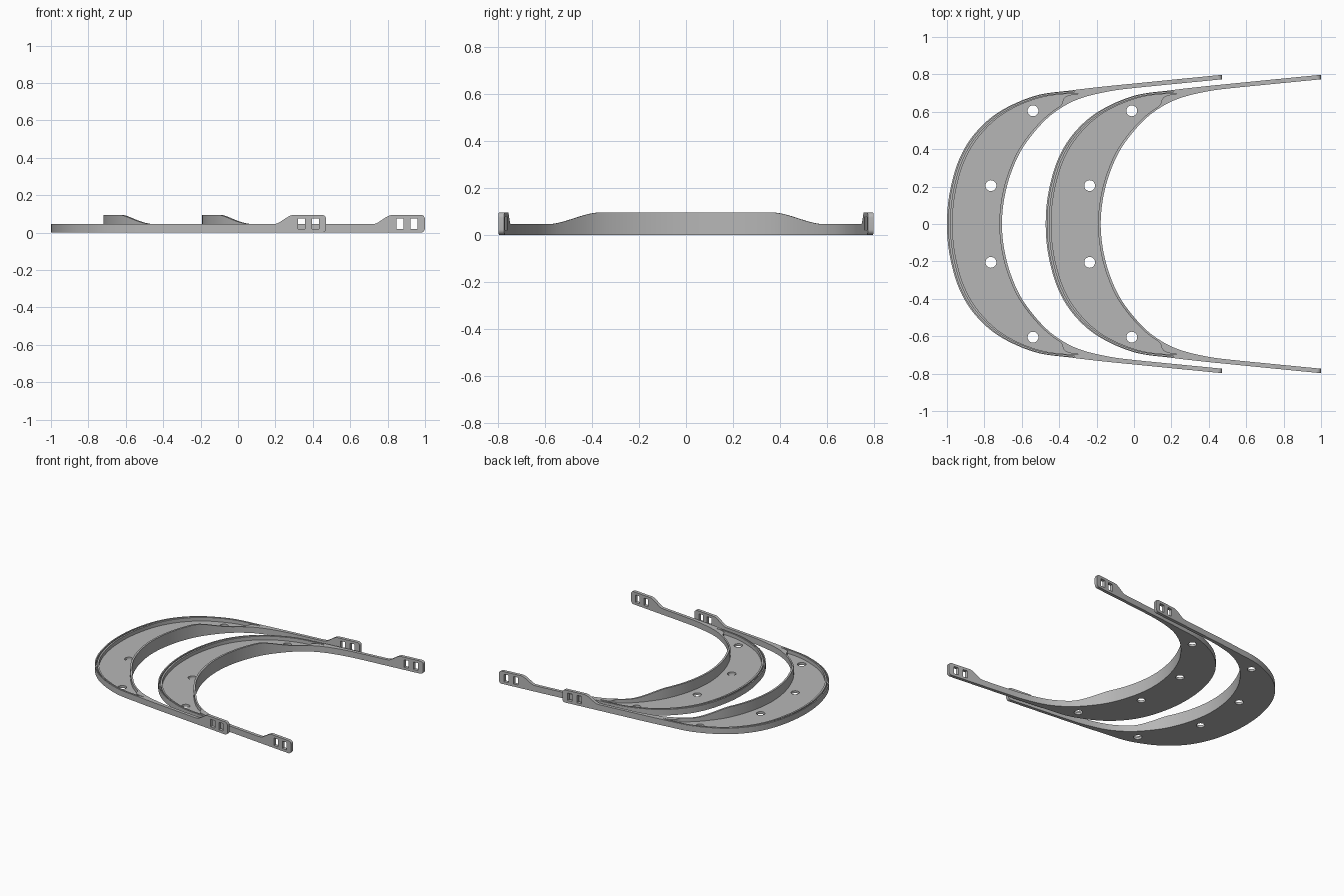
import bpy, bmesh
from mathutils import Vector

cube = bpy.data.objects.get("Cube")
if cube:
    bpy.data.objects.remove(cube, do_unlink=True)

grey = bpy.data.materials.new("plain grey")
grey.use_nodes = True
grey.diffuse_color = (0.47, 0.47, 0.47, 1)
grey.node_tree.nodes["Principled BSDF"].inputs["Base Color"].default_value = (0.47, 0.47, 0.47, 1)

# Matching points on the outer and inner edge, from the middle to an arm
OUTER = [(-1, 0), (-.985, .17), (-.935, .345), (-.85, .485), (-.72, .6),
         (-.53, .685), (-.33, .715), (-.15, .736), (0, .751), (.2, .771)]
INNER = [(-.706, 0), (-.693, .14), (-.655, .28), (-.59, .415), (-.48, .55),
         (-.375, .63), (-.27, .677), (-.13, .71), (0, .727), (.2, .747)]
TIP = 6            # last point of the tray
STEPS = 8
SPACING = .528     # distance between the two frames
RIM, HIGH, FLOOR = .045, .095, .018


def smooth(a, b, v):
    t = min(max((v - a) / (b - a), 0), 1)
    return t * t * (3 - 2 * t)


def spline(points):
    """Smooth curve through the points, symmetric about the middle."""
    p = [Vector(q) for q in points]
    p = [Vector((p[1].x, -p[1].y))] + p + [2 * p[-1] - p[-2]]
    out = []
    for i in range(1, len(p) - 2):
        a, b, c, d = p[i - 1:i + 3]
        for k in range(STEPS):
            t = k / STEPS
            out.append(.5 * (2 * b + (c - a) * t + (2 * a - 5 * b + 4 * c - d) * t ** 2
                             + (3 * b - a - 3 * c + d) * t ** 3))
    return out + [p[-2]]


def loft(name, rings):
    """Closed solid through a row of equal rings."""
    bm = bmesh.new()
    loops = [[bm.verts.new(co) for co in ring] for ring in rings]
    n = len(loops[0])
    for a, b in zip(loops, loops[1:]):
        for j in range(n):
            bm.faces.new((a[j], a[(j + 1) % n], b[(j + 1) % n], b[j]))
    bm.faces.new(loops[0])
    bm.faces.new(loops[-1])
    bmesh.ops.recalc_face_normals(bm, faces=bm.faces)
    mesh = bpy.data.meshes.new(name)
    bm.to_mesh(mesh)
    bm.free()
    mesh.materials.append(grey)
    obj = bpy.data.objects.new(name, mesh)
    bpy.context.collection.objects.link(obj)
    return obj


def finish(obj, cutters):
    """Cut the openings, then smooth the curved faces."""
    bpy.ops.object.select_all(action='DESELECT')
    bpy.context.view_layer.objects.active = obj
    obj.select_set(True)
    for cutter in cutters:
        mod = obj.modifiers.new("opening", 'BOOLEAN')
        mod.operation, mod.solver, mod.object = 'DIFFERENCE', 'EXACT', cutter
        bpy.ops.object.modifier_apply(modifier=mod.name)
        bpy.data.objects.remove(cutter, do_unlink=True)
    bpy.ops.object.shade_smooth_by_angle(angle=.6)


def cutter_done(name):
    obj = bpy.context.object
    obj.name = name
    obj.hide_render = True
    obj.data.materials.append(grey)
    return obj


def tray_ring(o, i, t, side, dx):
    """Grooved outer rim, floor and raised inner wall."""
    w = (i - o).length
    u = (i - o) / w
    wall = .014 + (w - .036 - .014) * smooth(.82, 1, t)
    top = HIGH + (RIM - HIGH) * smooth(.36, .59, i.y)
    section = [(0, 0), (0, RIM), (.009, RIM), (.009, FLOOR), (.017, FLOOR), (.017, RIM),
               (.03, RIM), (.03, FLOOR), (w - wall, FLOOR), (w - wall, top), (w, top), (w, 0)]
    return [(o.x + u.x * d + dx, side * (o.y + u.y * d), z) for d, z in section]


def arm_ring(o, i, side, dx):
    """Flat bar that rises to a rounded end plate."""
    top = RIM + (HIGH - RIM) * smooth(.19, .3, o.x)
    r = .022
    over = min(max(o.x - (END - r), 0), r)
    trim = r - (r * r - over * over) ** .5
    return [(p.x + dx, side * p.y, z) for p, z in
            ((o, trim), (o, top - trim), (i, top - trim), (i, trim))]


END = .471
outer, inner = spline(OUTER), spline(INNER)
last = TIP * STEPS

# Straight stations of the arm beyond the curve, closer at the rounded end
slope = Vector((1, .098))
xs = [.2 + .1 * k / 10 for k in range(1, 11)] + [END - .022 * (1 - k / 6) ** 2 for k in range(7)]
arm = list(zip(outer[last:], inner[last:]))
o_end, i_end = outer[-1], inner[-1]
arm += [(o_end + slope * (x - .2), i_end + slope * (x - .2)) for x in xs]

for label, dx in (("rear", 0), ("front", SPACING)):
    half = [(outer[k], inner[k], k / last) for k in range(last + 1)]
    rings = [tray_ring(*s, -1, dx) for s in reversed(half[1:])]
    rings += [tray_ring(*s, 1, dx) for s in half]
    tray = loft(label + "_curved_tray", rings)

    # Round holes through the tray floor
    holes = []
    for x, y in ((-.54, .605), (-.765, .205)):
        for side in (1, -1):
            bpy.ops.mesh.primitive_cylinder_add(vertices=32, radius=.029, depth=.2,
                                                location=(x + dx, side * y, 0))
            holes.append(cutter_done("hole_cutter"))
    finish(tray, holes)

    # Arms with two windows in each end plate
    for side, hand in ((1, "left"), (-1, "right")):
        bar = loft(f"{label}_{hand}_arm", [arm_ring(o, i, side, dx) for o, i in arm])
        windows = []
        for x in (.339, .414):
            bpy.ops.mesh.primitive_cube_add(size=1, location=(x + dx, side * .775, .0475))
            bpy.context.object.scale = (.037, .2, .056)
            windows.append(cutter_done("window_cutter"))
        finish(bar, windows)
